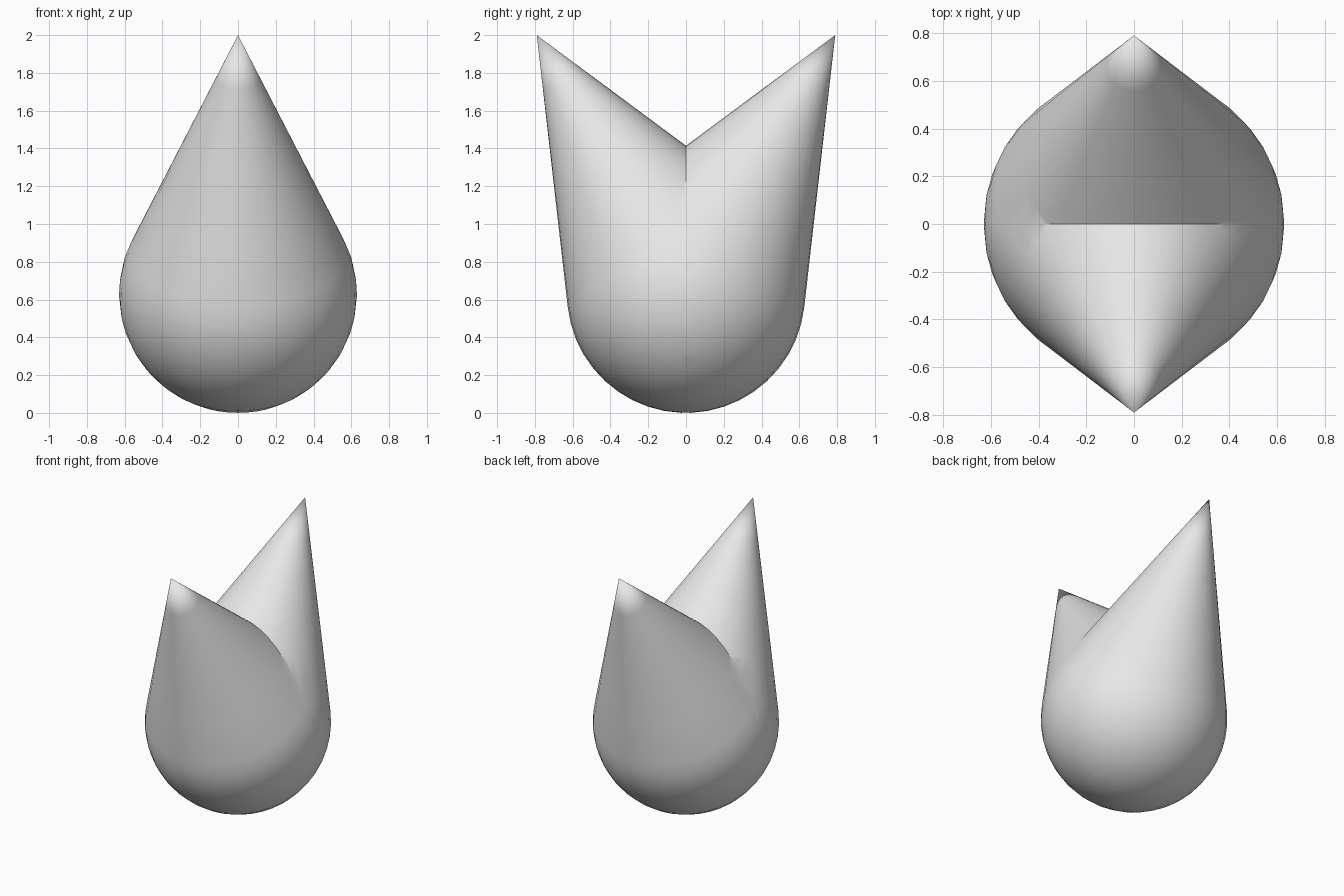
import bpy
import bmesh
from math import asin, atan2, cos, sin, hypot, pi
from mathutils import Matrix, Vector

cube = bpy.data.objects.get("Cube")
if cube:
    bpy.data.objects.remove(cube, do_unlink=True)

RADIUS = 0.63
TIP_Y, TIP_Z = 0.79, 2.0
SEGMENTS, ARC_STEPS = 40, 14

# One plain grey
grey = bpy.data.materials.new("Light grey")
grey.use_nodes = True
grey.diffuse_color = (0.8, 0.8, 0.8, 1)
grey.node_tree.nodes["Principled BSDF"].inputs["Base Color"].default_value = (0.8, 0.8, 0.8, 1)

# Teardrop profile: ball arc up to the tangent ring, then straight to the tip
rise = TIP_Z - RADIUS
length = hypot(TIP_Y, rise)
tangent = asin(RADIUS / length)
profile = []
for i in range(ARC_STEPS + 1):
    a = -pi / 2 + (pi / 2 + tangent) * i / ARC_STEPS
    profile.append(Vector((RADIUS * cos(a), 0, RADIUS * sin(a))))
ring, tip = profile[-1].copy(), Vector((0, 0, length))
profile += [ring.lerp(tip, t) for t in (0.2, 0.4, 0.6, 0.8, 1.0)]

bm = bmesh.new()
verts = [bm.verts.new(p) for p in profile]
edges = [bm.edges.new(pair) for pair in zip(verts, verts[1:])]
bmesh.ops.spin(bm, geom=verts + edges, cent=(0, 0, 0), axis=(0, 0, 1),
               angle=2 * pi, steps=SEGMENTS, use_duplicate=False)
bmesh.ops.remove_doubles(bm, verts=bm.verts[:], dist=0.0005)

# Lean the drop forward, lift it to the ground and keep its front half
bm.transform(Matrix.Translation((0, 0, RADIUS)) @ Matrix.Rotation(atan2(TIP_Y, rise), 4, "X"))
bmesh.ops.bisect_plane(bm, geom=bm.verts[:] + bm.edges[:] + bm.faces[:], dist=0.0001,
                       plane_co=(0, 0, 0), plane_no=(0, 1, 0), clear_outer=True)

# Mirror it to make the second horn
half = bm.verts[:] + bm.edges[:] + bm.faces[:]
bmesh.ops.mirror(bm, geom=half, axis="Y", merge_dist=0.0005)
bmesh.ops.recalc_face_normals(bm, faces=bm.faces[:])

mesh = bpy.data.meshes.new("two_tipped_drop")
bm.to_mesh(mesh)
bm.free()
mesh.materials.append(grey)
drop = bpy.data.objects.new("two_tipped_drop", mesh)
bpy.context.collection.objects.link(drop)

bpy.ops.object.select_all(action="DESELECT")
drop.select_set(True)
bpy.context.view_layer.objects.active = drop
bpy.ops.object.shade_smooth_by_angle(angle=pi / 6)
